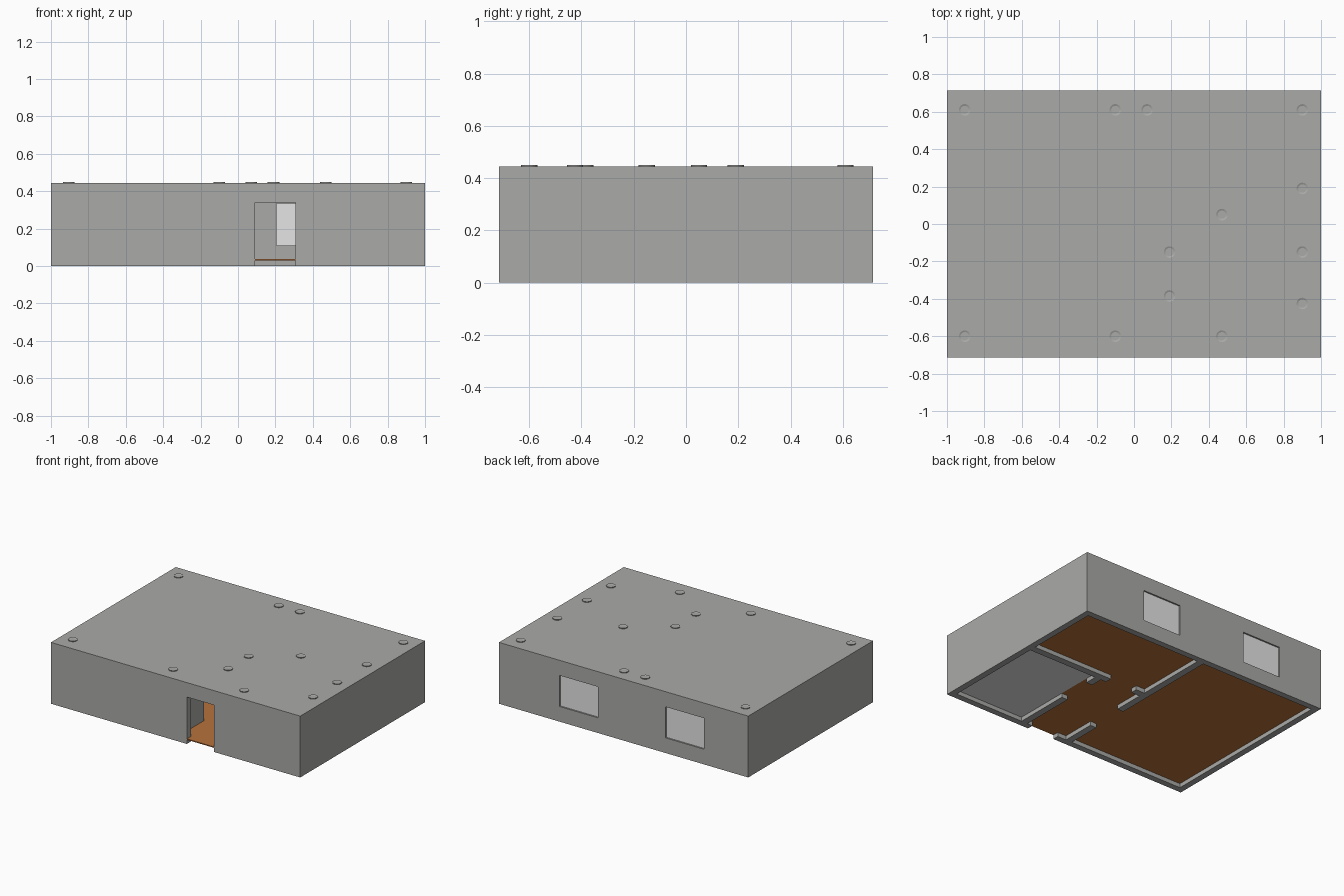
import bpy, bmesh, math

if "Cube" in bpy.data.objects:
    bpy.data.objects.remove(bpy.data.objects["Cube"])

def material(name, rgb):
    m = bpy.data.materials.new(name)
    m.diffuse_color = (*rgb, 1)
    m.use_nodes = True
    m.node_tree.nodes["Principled BSDF"].inputs["Base Color"].default_value = m.diffuse_color
    return m

WALL = material("wall_grey", (0.40, 0.40, 0.39))
WOOD = material("wood_brown", (0.48, 0.17, 0.045))
PALE = material("pale_grey", (0.78, 0.78, 0.78))

H, HY, T = 0.445, 0.715, 0.045      # height, half depth, outer wall thickness

def finish(name, bm, mat):
    me = bpy.data.meshes.new(name)
    bmesh.ops.recalc_face_normals(bm, faces=bm.faces)
    bm.to_mesh(me)
    bm.free()
    ob = bpy.data.objects.new(name, me)
    bpy.context.scene.collection.objects.link(ob)
    me.materials.append(mat)
    return ob

def box(name, x0, x1, y0, y1, z0, z1, mat):
    bm = bmesh.new()
    bmesh.ops.create_cube(bm, size=1)
    for v in bm.verts:
        v.co = (x1 if v.co.x > 0 else x0,
                y1 if v.co.y > 0 else y0,
                z1 if v.co.z > 0 else z0)
    return finish(name, bm, mat)

# House block with flat roof, rooms and openings carved out
house = box("house_shell", -1, 1, -HY, HY, 0, H, WALL)
WINDOWS = [(-0.645, -0.335), (0.205, 0.515)]
IN, IY, CEIL, DOOR = 1 - T, HY - T, H - 0.015, 0.34
cuts = [
    (-IN, -0.03, -IY, IY, CEIL),           # living room
    (0.02, IN, 0.13, IY, CEIL),            # bedroom
    (0.02, 0.35, -IY, 0.08, CEIL),         # hall
    (0.40, IN, -IY, 0.08, CEIL),           # bathroom
    (0.09, 0.307, -0.80, -0.60, DOOR),     # front door
    (-0.10, 0.10, -0.42, -0.146, DOOR),    # living room door
    (0.09, 0.307, 0.05, 0.16, DOOR),       # bedroom door
    (0.30, 0.45, -0.26, -0.01, DOOR),      # bathroom door
]
cutters = [box("cutter", *c[:4], -0.1, c[4], WALL) for c in cuts]
cutters += [box("cutter", a, b, 0.60, 0.80, 0.11, 0.335, WALL) for a, b in WINDOWS]
bpy.context.view_layer.objects.active = house
for c in cutters:
    c.hide_render = True
    mod = house.modifiers.new("cut", 'BOOLEAN')
    mod.operation, mod.solver, mod.object = 'DIFFERENCE', 'EXACT', c
    bpy.ops.object.modifier_apply(modifier=mod.name)
    bpy.data.objects.remove(c)

# Window panes set back in the openings
for i, (a, b) in enumerate(WINDOWS):
    box(f"window_pane_{i + 1}", a - 0.005, b + 0.005, 0.696, 0.704, 0.105, 0.34, PALE)

# Floors
F0, F1 = 0.03, 0.037
box("floor_living_and_hall", -0.98, 0.40, -0.69, 0.105, F0, F1, WOOD)
box("floor_back_rooms", -0.98, 0.98, 0.105, 0.69, F0, F1, WOOD)
box("floor_threshold", 0.09, 0.307, -HY, -0.69, F0, F1, WOOD)
box("floor_bathroom", 0.40, 0.98, -0.69, 0.105, F0, F1, PALE)

# Ceiling lamps whose rims show above the roof
LAMPS = [(-0.905, 0.61), (-0.10, 0.61), (0.07, 0.61), (-0.905, -0.60), (-0.10, -0.60),
         (0.19, -0.385), (0.19, -0.15), (0.47, 0.05), (0.90, 0.19), (0.90, 0.61),
         (0.90, -0.15), (0.90, -0.425), (0.47, -0.60)]
for i, (x, y) in enumerate(LAMPS):
    bm = bmesh.new()
    bmesh.ops.create_cone(bm, cap_ends=True, segments=24, radius1=0.031,
                          radius2=0.031, depth=0.03)
    top = [f for f in bm.faces if f.normal.z > 0.9]
    bmesh.ops.inset_region(bm, faces=top, thickness=0.009)
    bmesh.ops.translate(bm, verts=top[0].verts, vec=(0, 0, -0.0035))
    lamp = finish(f"ceiling_lamp_{i + 1}", bm, WALL)
    lamp.location = (x, y, H + 0.005 - 0.015)

# Simple living room furniture
box("low_cabinet", -IN, -0.87, -0.10, 0.155, F1, 0.12, WOOD)
box("side_table_top", -0.23, -0.13, 0.385, 0.485, 0.13, 0.14, WOOD)
for sx in (-1, 1):
    for sy in (-1, 1):
        x, y = -0.18 + sx * 0.04, 0.435 + sy * 0.04
        box("side_table_leg", x - 0.005, x + 0.005, y - 0.005, y + 0.005, F1, 0.13, WOOD)
